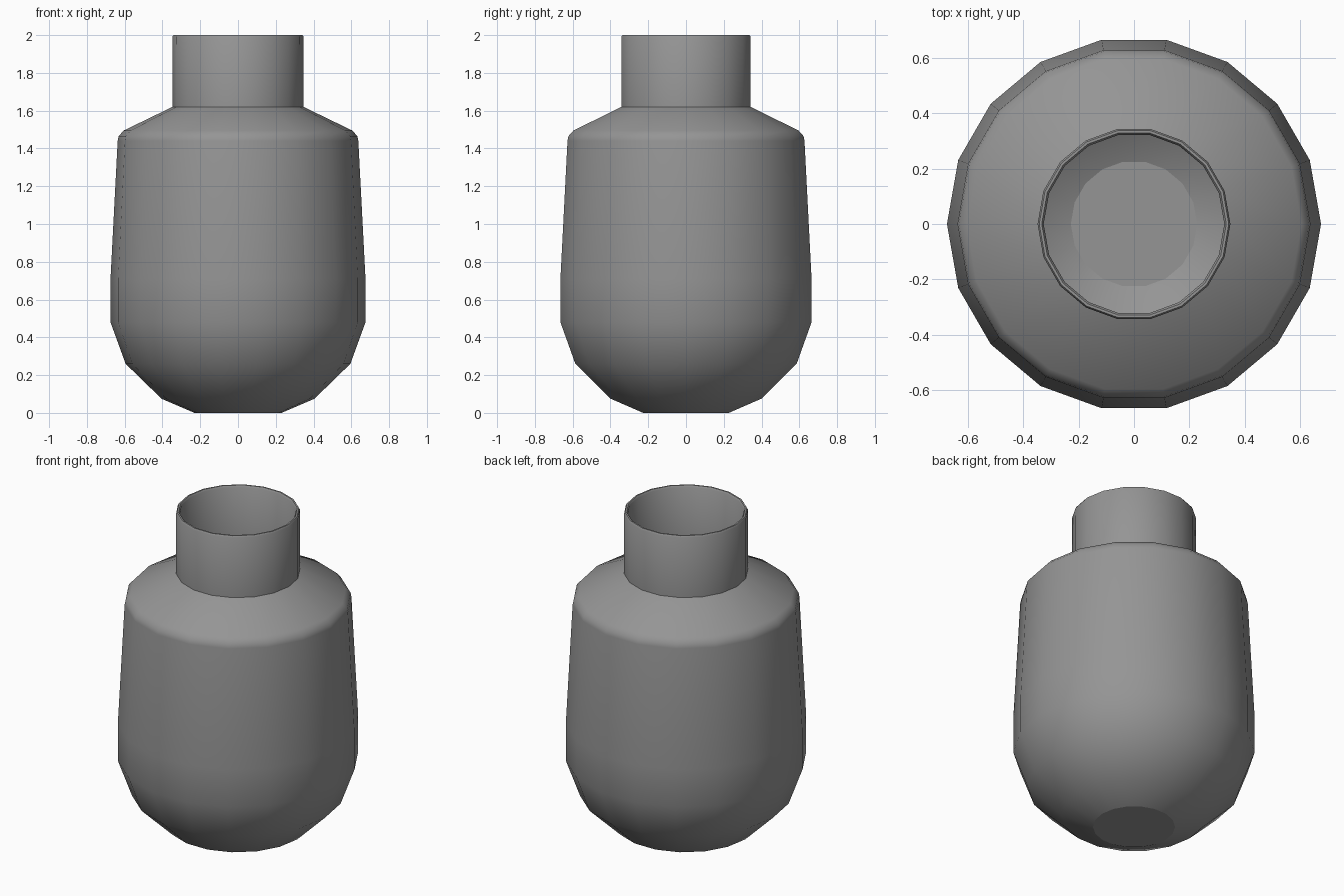
import bpy, bmesh, math
from mathutils import Matrix, Vector

cube = bpy.data.objects.get("Cube")
if cube:
    bpy.data.objects.remove(cube)

SIDES = 18
SMOOTH_LIMIT = math.radians(40)

# One plain grey for the whole vessel
grey = bpy.data.materials.new("plain grey")
grey.use_nodes = True
grey.diffuse_color = (0.3, 0.3, 0.3, 1)
bsdf = grey.node_tree.nodes["Principled BSDF"]
bsdf.inputs["Base Color"].default_value = grey.diffuse_color

# Outside, rim and inside of the vessel as (radius, height), from base to inner floor
outside = [(0.23, 0), (0.405, 0.075), (0.595, 0.26), (0.675, 0.48), (0.675, 0.71),
           (0.637, 1.44), (0.632, 1.465), (0.605, 1.495), (0.347, 1.62), (0.348, 1.99)]
rim = [(0.342, 2.0), (0.333, 2.0), (0.326, 1.99)]
inside = [(0.326, 1.61), (0.597, 1.48), (0.621, 1.44), (0.659, 0.71), (0.659, 0.485),
          (0.583, 0.27), (0.397, 0.09), (0.228, 0.015)]


def lathe(name, profile, material):
    """Spin a profile around z and close both ends with flat caps."""
    bm = bmesh.new()
    rings = []
    for radius, z in profile:
        rings.append([bm.verts.new(Matrix.Rotation(math.tau * i / SIDES, 3, 'Z') @ Vector((radius, 0, z)))
                      for i in range(SIDES)])
    for low, high in zip(rings, rings[1:]):
        for i in range(SIDES):
            j = (i + 1) % SIDES
            bm.faces.new((low[i], low[j], high[j], high[i]))
    caps = [bm.faces.new(rings[0][::-1]), bm.faces.new(rings[-1])]
    bm.normal_update()
    # Smooth walls, with crisp neck, rim and cap edges
    for face in bm.faces:
        face.smooth = face not in caps
    for edge in bm.edges:
        edge.smooth = edge.calc_face_angle(0) < SMOOTH_LIMIT
    for cap in caps:
        for edge in cap.edges:
            edge.smooth = False
    mesh = bpy.data.meshes.new(name)
    bm.to_mesh(mesh)
    bm.free()
    mesh.materials.append(material)
    obj = bpy.data.objects.new(name, mesh)
    bpy.context.collection.objects.link(obj)
    return obj


lathe("vessel", outside + rim + inside, grey)
